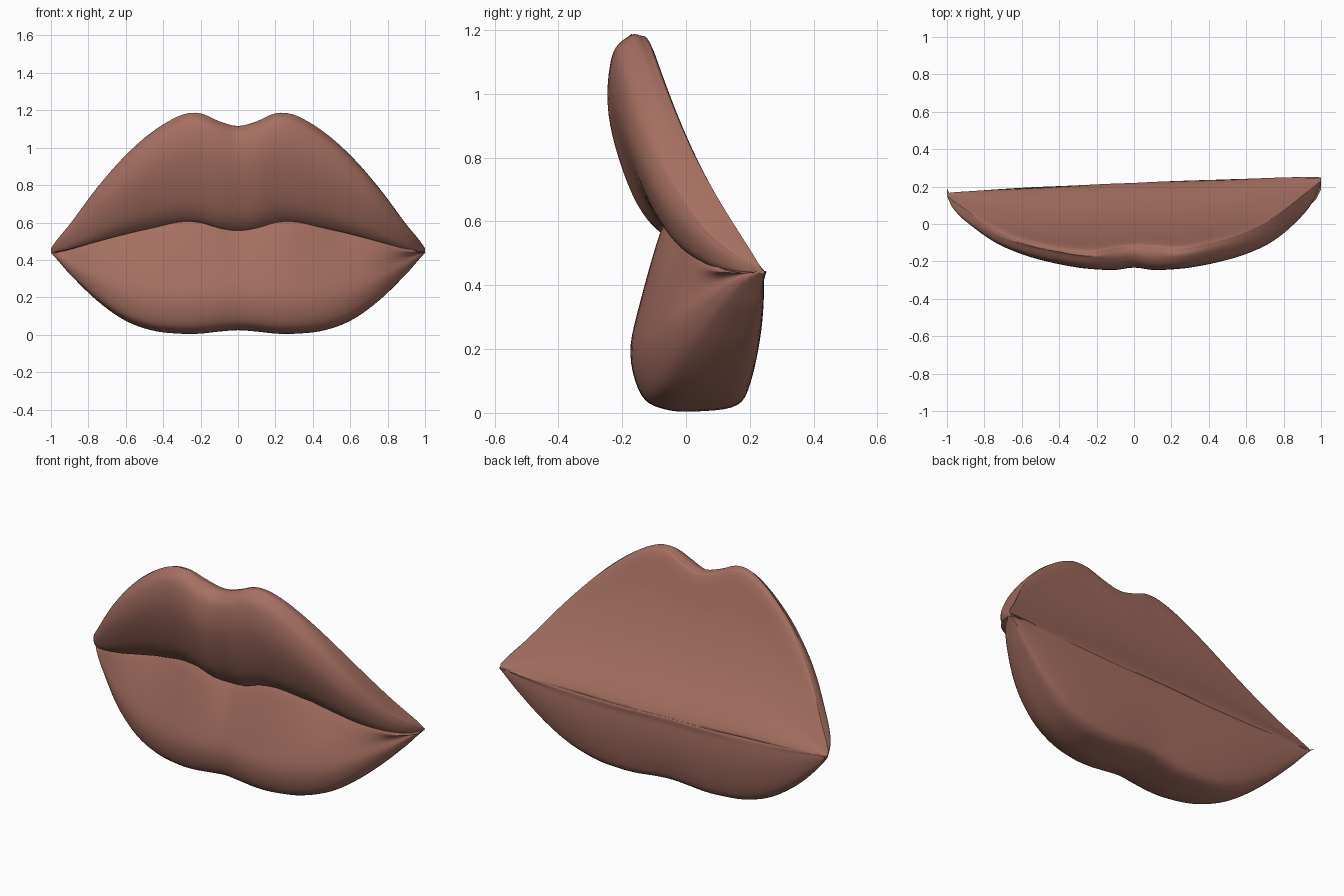
import bpy, bmesh, math

if "Cube" in bpy.data.objects:
    bpy.data.objects.remove(bpy.data.objects["Cube"])

# Half-width stations and outline profiles (mirrored by using |x|)
XS = [0, .1, .2, .3, .45, .6, .75, .9, .97, 1]
TOP = [1.115, 1.14, 1.183, 1.175, 1.09, .96, .79, .59, .505, .462]      # upper lip top edge
SEAM = [.56, .573, .602, .607, .575, .54, .50, .458, .443, .438]       # front mouth line
BOTTOM = [.025, .018, .007, .006, .022, .075, .18, .325, .405, .438]   # lower lip bottom edge
UP_FRONT = [-.232, -.245, -.242, -.232, -.203, -.16, -.09, .03, .115, .185]
LOW_FRONT = [-.168, -.174, -.173, -.165, -.138, -.095, -.03, .075, .14, .19]


def sample(table, x):
    """Smooth interpolation of a profile table."""
    x = min(abs(x), 1)
    i = max(k for k in range(len(XS) - 1) if XS[k] <= x)

    def slope(k):
        if k == 0:
            return 0
        a, b = k - 1, min(k + 1, len(XS) - 1)
        return (table[b] - table[a]) / (XS[b] - XS[a])
    d = XS[i + 1] - XS[i]
    t = (x - XS[i]) / d
    return ((2*t**3 - 3*t*t + 1) * table[i] + (t**3 - 2*t*t + t) * d * slope(i)
            + (3*t*t - 2*t**3) * table[i + 1] + (t**3 - t*t) * d * slope(i + 1))


def crease(x):
    return .205 + .04 * x


def upper_section(x):
    zt, zs, yf = sample(TOP, x), sample(SEAM, x), sample(UP_FRONT, x)
    yf += .035 * x * abs(x) ** 7
    yk, h = crease(x), zt - zs
    s = min(1, h / .5)

    def back(z):
        r = max(0, z - .44)
        return max(yk - .5 * r + .06 * r * r - .03 * math.sin(min(1, r / .7) * math.pi), yf + .02 * s)
    yb = back(zt)
    ys = yf + .16 * s
    return [(back(zt - .06 * h), zt - .06 * h), (yb - .02 * s, zt - .005 * h),
            (yf + .06 * s, zt - .01 * h), (yf + .012 * s, zt - .10 * h),
            (yf, zt - .32 * h), (yf + .03 * s, zs + .42 * h),
            (yf + .09 * s, zs + .15 * h), (ys, zs),
            (ys + .05 * s, zs - .0 * h), (yk - .02 * s, .435),
            (yk, .445 + .01 * s), (back(.44 + .33 * (zt - .44)), .44 + .33 * (zt - .44)),
            (back(.44 + .66 * (zt - .44)), .44 + .66 * (zt - .44))]


def lower_section(x):
    zb, zs, yf = sample(BOTTOM, x), sample(SEAM, x), sample(LOW_FRONT, x)
    yf += .035 * x * abs(x) ** 7
    yk, h = crease(x), .445 - zb
    s = min(1, h / .4)
    ys = sample(UP_FRONT, x) + .19 * s
    w = yk - yf
    return [(yk - .005 * s, zb + h), (yk + .012 * s, zb + .85 * h), (yk + .01 * s, zb + .55 * h),
            (yk - .015 * s, zb + .22 * h), (yk - .055 * s, zb + .045 * h),
            (yf + .55 * w, zb), (yf + .28 * w, zb + .015 * h),
            (yf + .09 * w, zb + .11 * h), (yf, zb + .40 * h),
            (yf + .028 * s, zb + .75 * h), (ys - .03 * s, zs - .04 * s),
            (ys + .01 * s, zs + .02 * s), (ys + .06 * s, zs + .01 * s)]


def smooth_loop(pts, n=5):
    """Closed Catmull-Rom curve through the section points."""
    out, m = [], len(pts)
    for i in range(m):
        p = [pts[(i + k - 1) % m] for k in range(4)]
        for j in range(n):
            t = j / n
            out.append(tuple(.5 * (2*p[1][c] + (p[2][c] - p[0][c]) * t
                       + (2*p[0][c] - 5*p[1][c] + 4*p[2][c] - p[3][c]) * t*t
                       + (3*p[1][c] - p[0][c] - 3*p[2][c] + p[3][c]) * t**3) for c in (0, 1)))
    return out


def loft(name, section, mat, steps=96):
    bm = bmesh.new()
    rings = []
    for i in range(steps + 1):
        x = math.sin((i / steps - .5) * math.pi)
        rings.append([bm.verts.new((x, y, z)) for y, z in smooth_loop(section(x))])
    for a, b in zip(rings, rings[1:]):
        for k in range(len(a)):
            n = (k + 1) % len(a)
            bm.faces.new((a[k], a[n], b[n], b[k]))
    bm.faces.new(rings[0])
    bm.faces.new(rings[-1][::-1])
    bmesh.ops.recalc_face_normals(bm, faces=bm.faces)
    me = bpy.data.meshes.new(name)
    bm.to_mesh(me)
    bm.free()
    me.materials.append(mat)
    ob = bpy.data.objects.new(name, me)
    bpy.context.collection.objects.link(ob)
    bpy.context.view_layer.objects.active = ob
    ob.select_set(True)
    bpy.ops.object.shade_smooth_by_angle(angle=math.radians(60))
    ob.select_set(False)
    return ob


lip_colour = bpy.data.materials.new("dusty rose brown")
lip_colour.diffuse_color = (.38, .16, .12, 1)
lip_colour.use_nodes = True
lip_colour.node_tree.nodes["Principled BSDF"].inputs["Base Color"].default_value = lip_colour.diffuse_color

# Two lips lofted across the width
loft("upper_lip", upper_section, lip_colour)
loft("lower_lip", lower_section, lip_colour)
